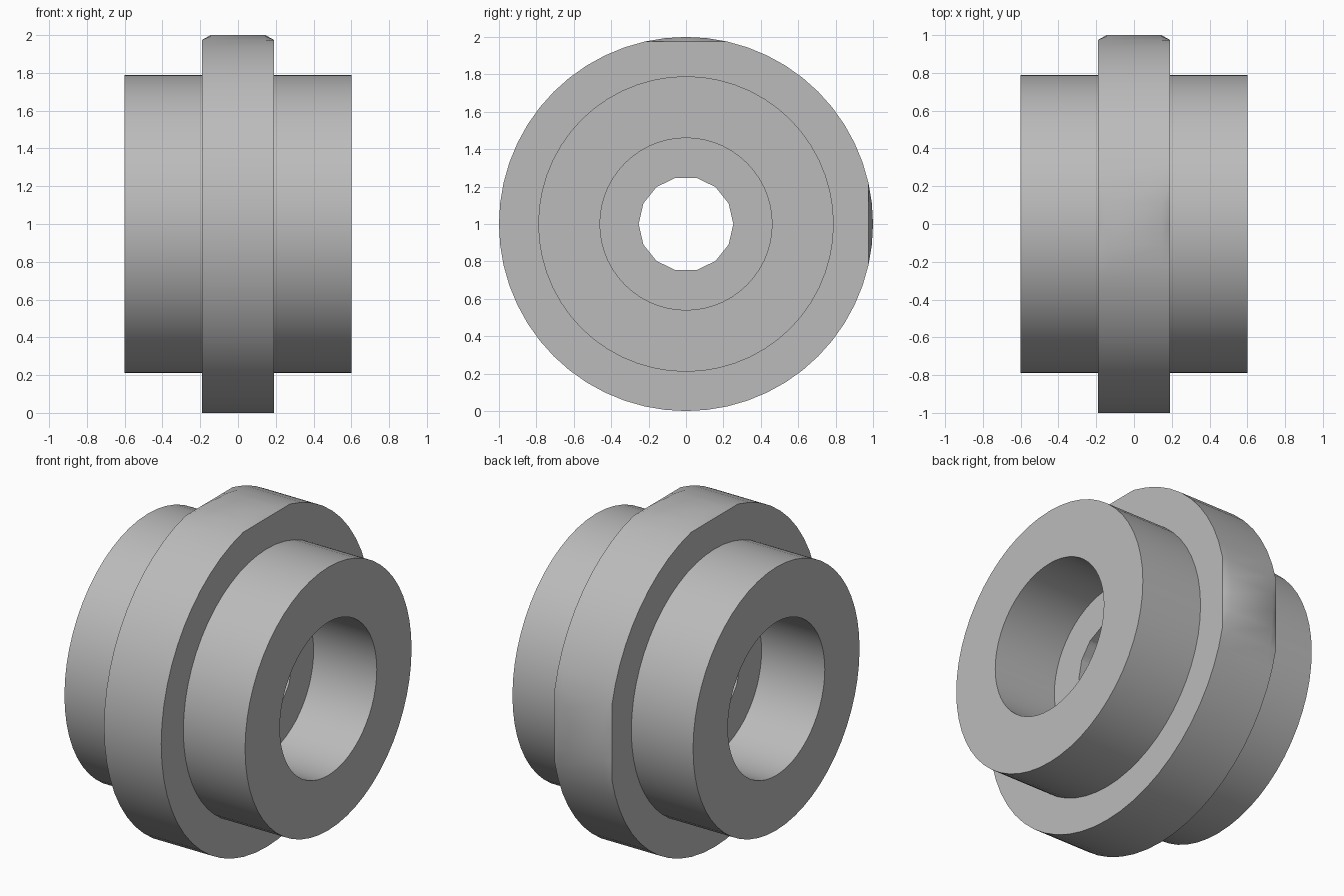
import bpy, bmesh, math
from mathutils import Matrix

if "Cube" in bpy.data.objects:
    bpy.data.objects.remove(bpy.data.objects["Cube"])

SEG = 56          # sides of the turned body
HOLE_SEG = 14     # sides of the coarse centre hole
CENTRE = Matrix.Translation((0, 0, 1))

steel = bpy.data.materials.new("grey_steel")
steel.diffuse_color = (0.5, 0.5, 0.5, 1)
steel.use_nodes = True
steel.node_tree.nodes["Principled BSDF"].inputs["Base Color"].default_value = steel.diffuse_color


def make_object(name, bm):
    mesh = bpy.data.meshes.new(name)
    bm.to_mesh(mesh)
    bm.free()
    ob = bpy.data.objects.new(name, mesh)
    bpy.context.collection.objects.link(ob)
    mesh.materials.append(steel)
    return ob


# Turned body: half profile (x, radius), mirrored, then revolved around x
half = [(0.18, 0), (0.18, 0.46), (0.60, 0.46), (0.60, 0.79),
        (0.19, 0.79), (0.19, 1.0), (0.145, 1.0)]
profile = half + [(-x, r) for x, r in reversed(half)]
bm = bmesh.new()
verts = [bm.verts.new((x, 0, r)) for x, r in profile]
edges = [bm.edges.new(pair) for pair in zip(verts, verts[1:])]
bmesh.ops.spin(bm, geom=verts + edges, cent=(0, 0, 0), axis=(1, 0, 0),
               angle=math.tau, steps=SEG, use_merge=True)
bmesh.ops.remove_doubles(bm, verts=bm.verts, dist=1e-5)
bmesh.ops.recalc_face_normals(bm, faces=bm.faces)

# Worn flats on the flange rim, at the top and at the back
for v in bm.verts:
    if abs(abs(v.co.x) - 0.19) < 1e-4:
        v.co.z = min(v.co.z, 0.975)
        v.co.y = min(v.co.y, 0.975)
bm.transform(CENTRE)
body = make_object("flanged_bushing", bm)

# Centre hole drilled through the web
bm = bmesh.new()
bmesh.ops.create_cone(bm, cap_ends=True, segments=HOLE_SEG, radius1=0.253,
                      radius2=0.253, depth=1.0,
                      matrix=CENTRE @ Matrix.Rotation(math.pi / 2, 4, 'Y'))
drill = make_object("hole_cutter", bm)
drill.hide_render = True
drill.hide_set(True)
cut = body.modifiers.new("centre_hole", 'BOOLEAN')
cut.operation = 'DIFFERENCE'
cut.solver = 'EXACT'
cut.object = drill

# Apply the cut, then shade smooth with sharp shoulders
bpy.context.view_layer.objects.active = body
body.select_set(True)
bpy.ops.object.modifier_apply(modifier=cut.name)
bpy.data.objects.remove(drill)
bpy.ops.object.shade_smooth_by_angle(angle=math.radians(30))
